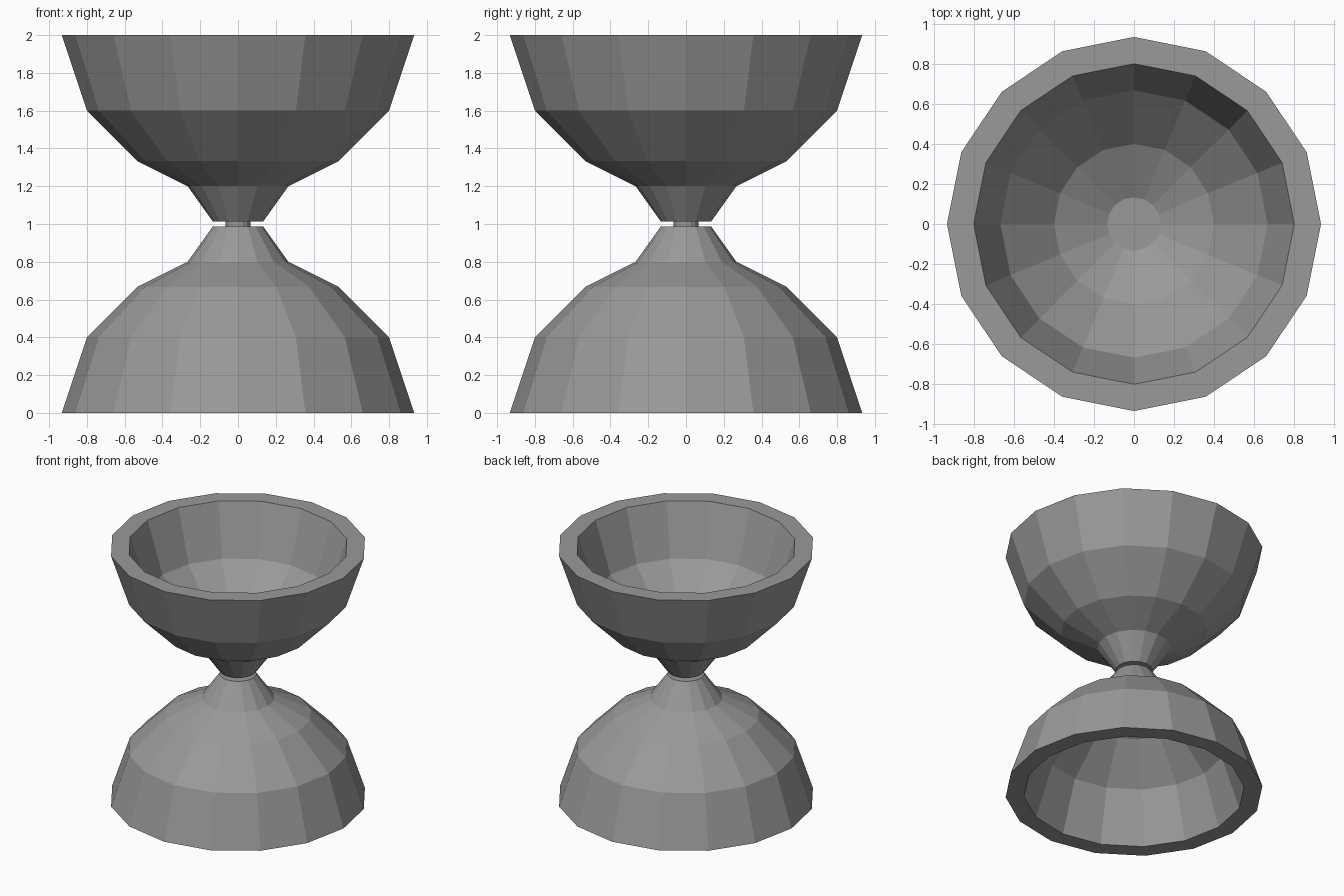
import bpy, bmesh, math

if "Cube" in bpy.data.objects:
    bpy.data.objects.remove(bpy.data.objects["Cube"])

SIDES = 16

# Dark grey finish shared by all parts
dark_grey = bpy.data.materials.new("dark_grey")
dark_grey.diffuse_color = (0.32, 0.32, 0.32, 1)
dark_grey.use_nodes = True
dark_grey.node_tree.nodes["Principled BSDF"].inputs["Base Color"].default_value = dark_grey.diffuse_color


def lathe(name, profile, flip=False):
    """Revolve (radius, z) points around z; both ends are capped with flat discs."""
    bm = bmesh.new()
    rings = []
    for r, z in profile:
        rings.append([bm.verts.new((r * math.cos(math.tau * i / SIDES),
                                    r * math.sin(math.tau * i / SIDES),
                                    2 - z if flip else z)) for i in range(SIDES)])
    for a, b in zip(rings, rings[1:]):
        for i in range(SIDES):
            j = (i + 1) % SIDES
            bm.faces.new((a[i], a[j], b[j], b[i]))
    bm.faces.new(rings[0])
    bm.faces.new(rings[-1])
    bmesh.ops.recalc_face_normals(bm, faces=bm.faces)
    mesh = bpy.data.meshes.new(name)
    bm.to_mesh(mesh)
    bm.free()
    mesh.materials.append(dark_grey)
    obj = bpy.data.objects.new(name, mesh)
    bpy.context.collection.objects.link(obj)
    return obj


# Cup: outer wall from the neck to the rim, then the inner wall back to the floor
WALL = 0.1333
outer = [(0.2667, 0.8), (0.5333, 0.6667), (0.8, 0.4), (0.9333, 0.0)]
inner = [(r - WALL, z) for r, z in reversed(outer)]
cup = [(0.1333, 0.9865)] + outer + inner

lathe("lower_cup", cup)
lathe("upper_cup", cup, flip=True)

# Thin axle joining the two cups
lathe("axle", [(0.0667, 0.97), (0.0667, 1.03)])
